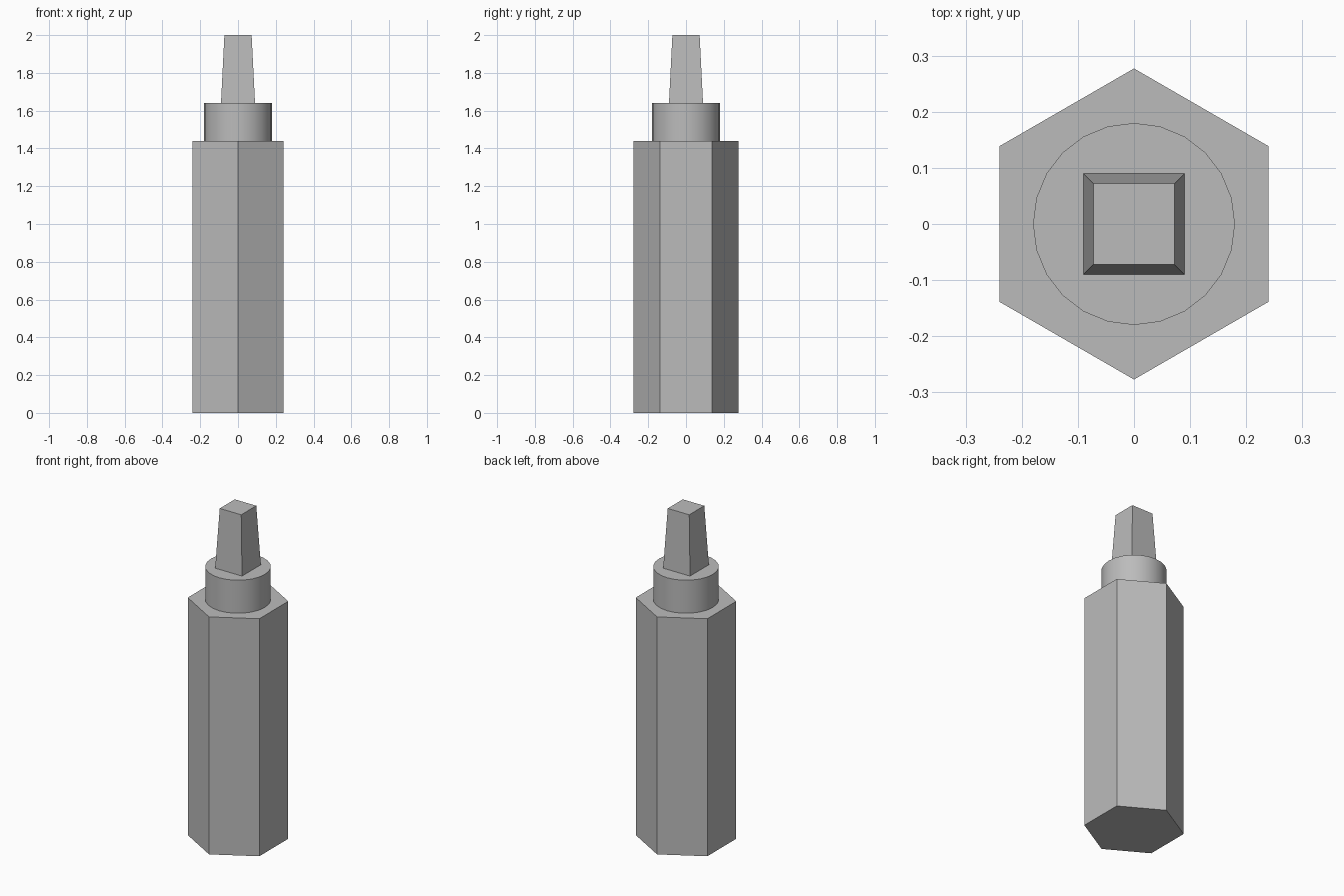
import bpy
import math

cube = bpy.data.objects.get("Cube")
if cube:
    bpy.data.objects.remove(cube, do_unlink=True)

# One plain grey metal
steel = bpy.data.materials.new("grey steel")
steel.use_nodes = True
grey = (0.5, 0.5, 0.5, 1)
steel.diffuse_color = grey
steel.node_tree.nodes["Principled BSDF"].inputs["Base Color"].default_value = grey


def prism(name, sides, r_bottom, r_top, z0, z1, turn=0, smooth=False):
    """Upright prism or frustum; turn rotates its corners about z."""
    bpy.ops.mesh.primitive_cone_add(
        vertices=sides, radius1=r_bottom, radius2=r_top, depth=z1 - z0,
        location=(0, 0, (z0 + z1) / 2), rotation=(0, 0, turn))
    part = bpy.context.object
    part.name = name
    bpy.ops.object.transform_apply(location=False, rotation=True, scale=False)
    part.data.materials.append(steel)
    if smooth:
        bpy.ops.object.shade_smooth_by_angle(angle=math.radians(30))
    return part


# Hexagonal shank with corners to front and back
shank_radius = 0.24 / math.cos(math.pi / 6)
prism("hex_shank", 6, shank_radius, shank_radius, 0, 1.44)

# Round collar
prism("round_collar", 24, 0.18, 0.18, 1.44, 1.64, smooth=True)

# Tapered square tip
diagonal = math.sqrt(2)
prism("square_tip", 4, 0.09 * diagonal, 0.072 * diagonal, 1.64, 2.0, turn=math.pi / 4)
